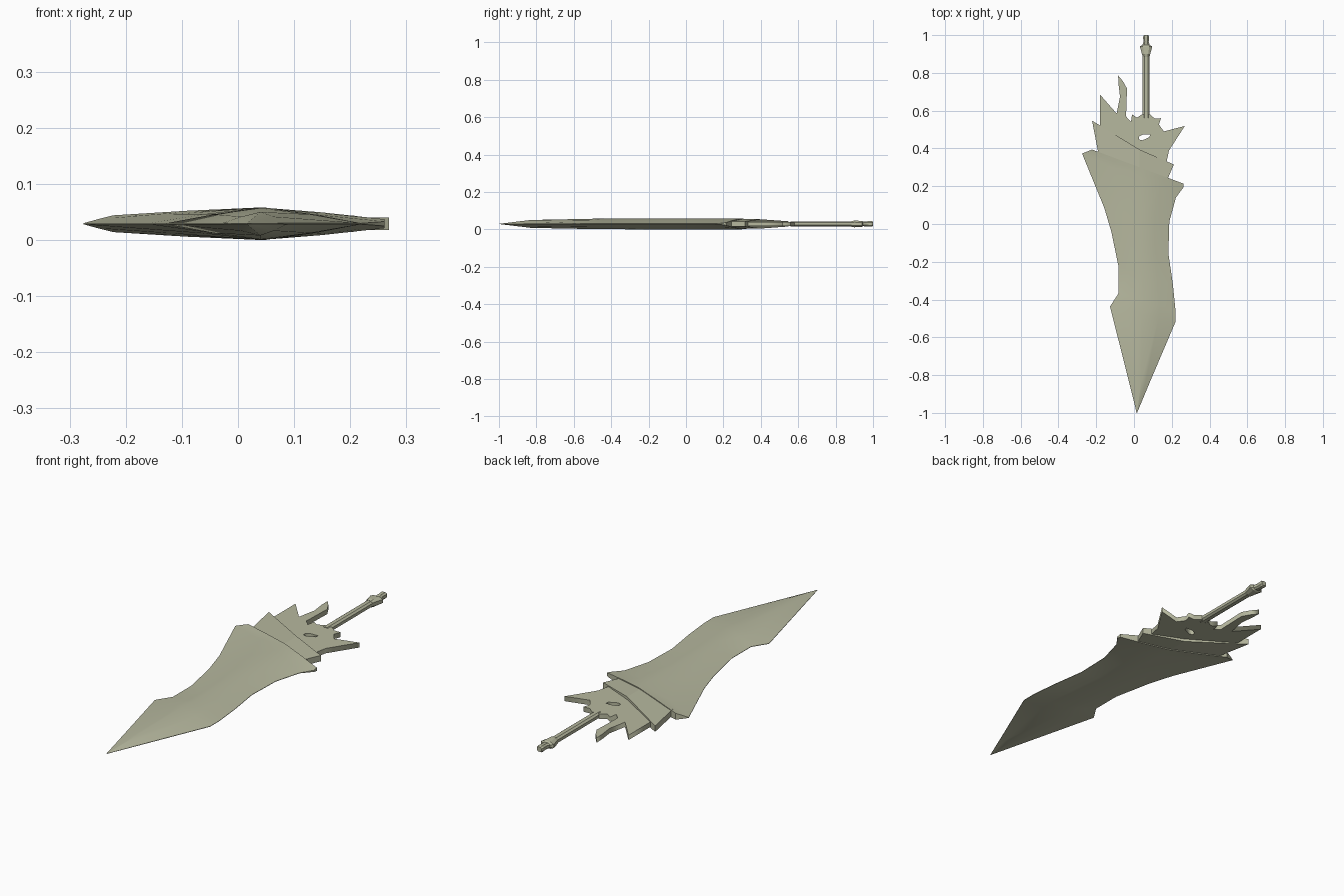
import bpy, bmesh, math

if "Cube" in bpy.data.objects:
    bpy.data.objects.remove(bpy.data.objects["Cube"])

ZC = 0.029  # height of the flat mid plane

steel = bpy.data.materials.new("pale_olive_steel")
steel.diffuse_color = (0.47, 0.48, 0.345, 1)
steel.use_nodes = True
steel.node_tree.nodes["Principled BSDF"].inputs["Base Color"].default_value = steel.diffuse_color


def finish(obj, angle):
    """Material plus smooth shading that keeps sharp edges."""
    obj.data.materials.clear()
    obj.data.materials.append(steel)
    bpy.ops.object.select_all(action='DESELECT')
    obj.select_set(True)
    bpy.context.view_layer.objects.active = obj
    if angle:
        bpy.ops.object.shade_smooth_by_angle(angle=math.radians(angle))


def loft(name, rings, angle=0):
    """Skin equal-length rings of points and cap both ends."""
    bm = bmesh.new()
    vs = [[bm.verts.new(p) for p in r] for r in rings]
    n = len(rings[0])
    for a, b in zip(vs, vs[1:]):
        for i in range(n):
            j = (i + 1) % n
            bm.faces.new((a[i], a[j], b[j], b[i]))
    bm.faces.new(vs[0])
    bm.faces.new(vs[-1])
    bmesh.ops.remove_doubles(bm, verts=bm.verts, dist=1e-5)
    bmesh.ops.recalc_face_normals(bm, faces=bm.faces)
    me = bpy.data.meshes.new(name)
    bm.to_mesh(me)
    bm.free()
    obj = bpy.data.objects.new(name, me)
    bpy.context.collection.objects.link(obj)
    finish(obj, angle)
    return obj


def lens_ring(left, right, ridge, edge_l, edge_r):
    """Ridged lens cross-section running from a left to a right edge point."""
    f = (0.04 - left[0]) / max(right[0] - left[0], 1e-6)
    f = min(max(f, 0.45), 0.65)
    prof = [(0, edge_l), (f / 2, edge_l + (ridge - edge_l) * 0.58), (f, ridge),
            ((1 + f) / 2, edge_r + (ridge - edge_r) * 0.58), (1, edge_r)]

    def pt(t, h):
        return (left[0] + (right[0] - left[0]) * t,
                left[1] + (right[1] - left[1]) * t, ZC + h)
    return [pt(t, h) for t, h in prof] + [pt(t, -h) for t, h in reversed(prof)]


# Blade: left point, right point, ridge half thickness, edge half thicknesses
stations = [
    ((0.014, -1.0), (0.016, -1.0), 0.0005, 0.0003, 0.0003),
    ((-0.028, -0.83), (0.087, -0.83), 0.021, 0.001, 0.001),
    ((-0.127, -0.437), (0.219, -0.52), 0.028, 0.001, 0.001),
    ((-0.082, -0.367), (0.219, -0.452), 0.028, 0.001, 0.001),
    ((-0.082, -0.225), (0.206, -0.32), 0.029, 0.001, 0.001),
    ((-0.12, -0.04), (0.182, -0.156), 0.029, 0.001, 0.001),
    ((-0.158, 0.087), (0.187, 0.013), 0.029, 0.001, 0.001),
    ((-0.275, 0.373), (0.222, 0.14), 0.029, 0.001, 0.001),
    ((-0.25, 0.383), (0.261, 0.193), 0.029, 0.008, 0.004),
    ((-0.222, 0.394), (0.261, 0.214), 0.029, 0.015, 0.008),
]
loft("blade", [lens_ring(*s) for s in stations], 25)

# Collar band behind the blade: front point, back point, half thickness
band = [((-0.187, 0.365), (-0.222, 0.547), 0.014),
        ((0.03, 0.27), (0.03, 0.394), 0.025),
        ((0.172, 0.225), (0.211, 0.315), 0.014)]
loft("collar_band", [[(*f, ZC - h), (*b, ZC - h), (*b, ZC + h), (*f, ZC + h)]
                     for f, b, h in band])

# Spiked guard plate with a small window
outline = [(-0.18, 0.49), (0.03, 0.365), (0.165, 0.305), (0.174, 0.336),
           (0.185, 0.389), (0.269, 0.519), (0.158, 0.49), (0.132, 0.527),
           (0.143, 0.56), (0.11, 0.558), (0.085, 0.58), (0.042, 0.58),
           (0.016, 0.563), (-0.01, 0.58), (-0.016, 0.542), (-0.042, 0.569),
           (-0.037, 0.717), (-0.058, 0.755), (-0.084, 0.786), (-0.082, 0.74),
           (-0.074, 0.675), (-0.092, 0.585), (-0.18, 0.685)]
window = [(0.027, 0.463), (0.05, 0.475), (0.085, 0.475), (0.082, 0.46),
          (0.045, 0.443), (0.027, 0.447)]
cu = bpy.data.curves.new("guard", 'CURVE')
cu.dimensions = '2D'
cu.fill_mode = 'BOTH'
cu.extrude = 0.0115
for pts in (outline, window):
    sp = cu.splines.new('POLY')
    sp.points.add(len(pts) - 1)
    for p, (x, y) in zip(sp.points, pts):
        p.co = (x, y, 0, 1)
    sp.use_cyclic_u = True
guard = bpy.data.objects.new("guard", cu)
guard.location.z = ZC
bpy.context.collection.objects.link(guard)
bpy.ops.object.select_all(action='DESELECT')
guard.select_set(True)
bpy.context.view_layer.objects.active = guard
bpy.ops.object.convert(target='MESH')
finish(bpy.context.view_layer.objects.active, 0)


def oct_ring(y, rx, rz):
    """Chamfered rectangle around the grip axis."""
    c = 0.5
    pts = [(1, c), (c, 1), (-c, 1), (-1, c), (-1, -c), (-c, -1), (c, -1), (1, -c)]
    return [(0.064 + rx * a, y, ZC + rz * b) for a, b in pts]


# Grip and pommel
loft("grip", [oct_ring(0.56, 0.018, 0.014), oct_ring(0.895, 0.018, 0.014)])
loft("pommel", [oct_ring(*s) for s in (
    (0.885, 0.018, 0.015), (0.9, 0.022, 0.018), (0.94, 0.033, 0.016),
    (0.947, 0.019, 0.012), (0.965, 0.014, 0.014), (0.992, 0.016, 0.015),
    (1.0, 0.012, 0.011))])
